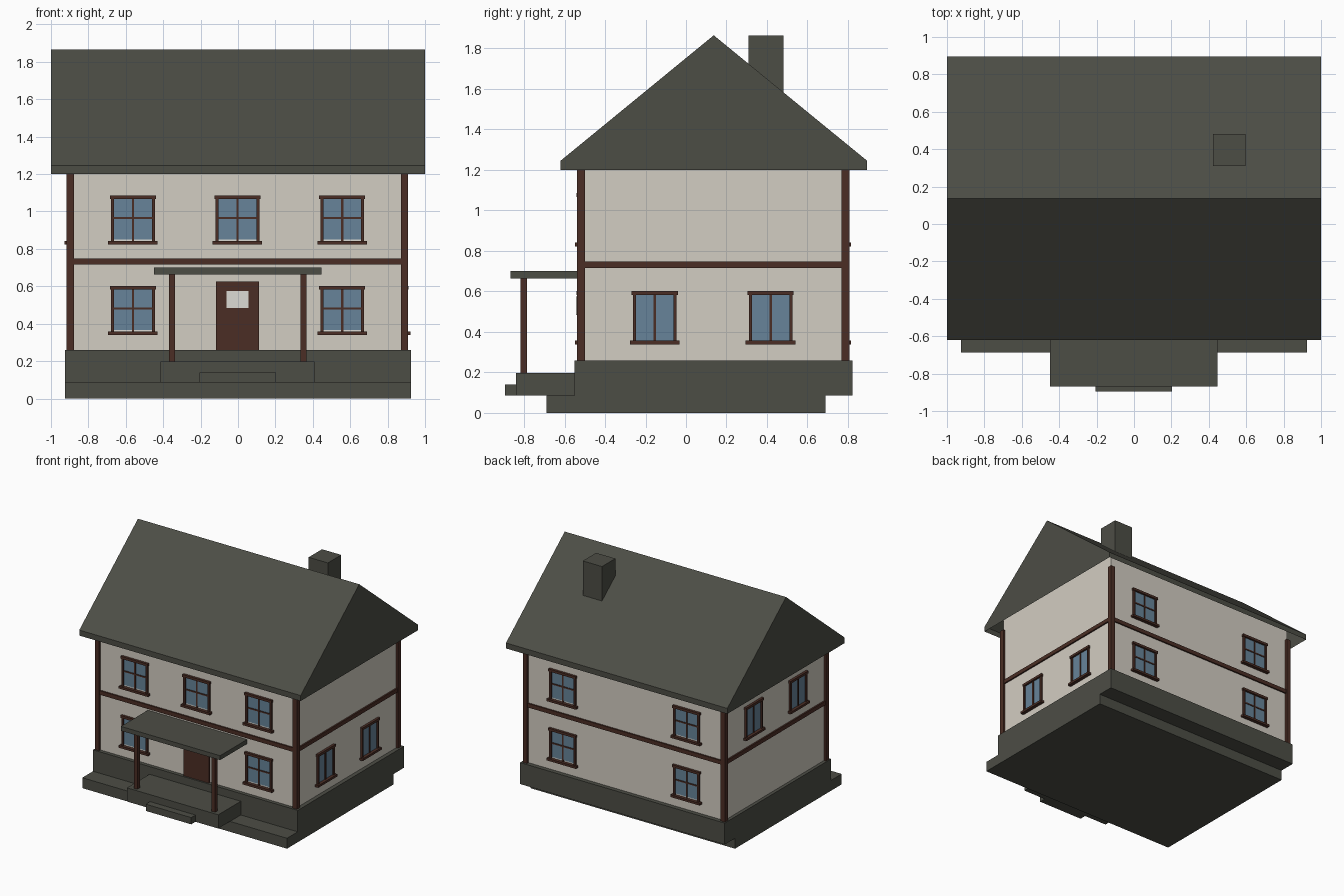
import bpy, bmesh, math
from mathutils import Matrix, Vector

if "Cube" in bpy.data.objects:
    bpy.data.objects.remove(bpy.data.objects["Cube"], do_unlink=True)


def material(name, rgb):
    m = bpy.data.materials.new(name)
    m.use_nodes = True
    m.diffuse_color = (*rgb, 1)
    m.node_tree.nodes["Principled BSDF"].inputs["Base Color"].default_value = (*rgb, 1)
    return m


CREAM = material("cream plaster", (0.65, 0.61, 0.54))
SLATE = material("dark slate", (0.073, 0.075, 0.060))
WOOD = material("brown wood", (0.070, 0.027, 0.018))
GLASS = material("blue glass", (0.135, 0.230, 0.320))
PALE = material("pale panel", (0.72, 0.71, 0.66))


def finish(name, bm, mats, matrix=None):
    bmesh.ops.recalc_face_normals(bm, faces=bm.faces)
    me = bpy.data.meshes.new(name)
    bm.to_mesh(me)
    bm.free()
    for m in mats:
        me.materials.append(m)
    ob = bpy.data.objects.new(name, me)
    if matrix is not None:
        ob.matrix_world = matrix
    bpy.context.collection.objects.link(ob)
    return ob


def add_box(bm, x, y, z, slot=0):
    """Add a box from (min, max) ranges."""
    lo, hi = Vector((x[0], y[0], z[0])), Vector((x[1], y[1], z[1]))
    size = hi - lo
    mat = Matrix.Translation((lo + hi) / 2) @ Matrix.Diagonal((*size, 1))
    verts = bmesh.ops.create_cube(bm, size=1, matrix=mat)["verts"]
    for f in {f for v in verts for f in v.link_faces}:
        f.material_index = slot


def box(name, x, y, z, mat):
    bm = bmesh.new()
    add_box(bm, x, y, z)
    return finish(name, bm, [mat])


def prism(name, profile, x0, x1, mat, open_bottom=False):
    """Extrude a (y, z) profile along x."""
    bm = bmesh.new()
    face = bm.faces.new([bm.verts.new((x0, y, z)) for y, z in profile])
    ext = bmesh.ops.extrude_face_region(bm, geom=[face], use_keep_orig=True)["geom"]
    bmesh.ops.translate(bm, vec=(x1 - x0, 0, 0),
                        verts=[g for g in ext if isinstance(g, bmesh.types.BMVert)])
    bmesh.ops.recalc_face_normals(bm, faces=bm.faces)
    if open_bottom:
        down = [f for f in bm.faces if f.normal.z < -0.9]
        bmesh.ops.delete(bm, geom=down, context="FACES")
    return finish(name, bm, [mat])


WX, FRONT, BACK, MID = 0.895, -0.52, 0.787, -0.003

# Foundation and porch floor
box("foundation_slab", (-0.925, 0.925), (-0.688, 0.688), (0, 0.085), SLATE)
box("foundation_wall", (-0.925, 0.925), (-0.55, 0.822), (0.085, 0.26), SLATE)
box("porch_floor", (-0.415, 0.41), (-0.84, -0.55), (0.085, 0.197), SLATE)
box("porch_step", (-0.207, 0.204), (-0.895, -0.84), (0.085, 0.14), SLATE)

# House body with gables, roof shell and chimney
prism("house_walls", [(FRONT, 0.26), (BACK, 0.26), (BACK, 1.30), (0.137, 1.83), (FRONT, 1.30)],
      MID - WX, MID + WX, CREAM)
prism("roof", [(-0.62, 1.2), (0.895, 1.2), (0.895, 1.245), (0.137, 1.865), (-0.62, 1.245)],
      -1, 1, SLATE, open_bottom=True)
box("chimney", (0.422, 0.596), (0.309, 0.481), (1.45, 1.865), SLATE)

# Corner posts
for sx, side in ((-1, "right"), (1, "left")):
    xs = sorted((MID + sx * 0.875, MID + sx * 0.913))
    for ys, end in (((-0.539, -0.5), "front"), ((0.767, 0.807), "back")):
        box(f"corner_post_{end}_{side}", xs, ys, (0.26, 1.2), WOOD)

# Belt beams between the storeys
BELT = (0.716, 0.749)
for name, ys in (("front", (-0.532, -0.5)), ("back", (0.767, 0.799))):
    box(f"belt_beam_{name}", (-0.878, 0.872), ys, BELT, WOOD)
for name, sx in (("right", -1), ("left", 1)):
    xs = sorted((MID + sx * 0.875, MID + sx * 0.907))
    box(f"belt_beam_{name}", xs, (-0.5, 0.767), BELT, WOOD)

# Porch canopy and its posts
box("porch_roof", (-0.45, 0.446), (-0.868, FRONT), (0.664, 0.70), SLATE)
for name, x in (("right", -0.354), ("left", 0.349)):
    box(f"porch_post_{name}", (x - 0.016, x + 0.016), (-0.817, -0.785), (0.197, 0.664), WOOD)

# Door with a pale panel
box("door", (-0.118, 0.112), (-0.537, FRONT), (0.26, 0.626), WOOD)
box("door_panel", (-0.062, 0.056), (-0.544, -0.537), (0.484, 0.575), PALE)


def window(name, pos, turn, half, cross):
    """Window facing local -y, with its sill bottom at local z = 0."""
    bm = bmesh.new()
    inner, top = half - 0.016, 0.263
    add_box(bm, (-inner, inner), (-0.002, 0.004), (0.017, 0.03), 2)
    add_box(bm, (-inner, inner), (-0.004, 0.004), (0.028 if cross else 0.017, 0.245), 1)
    for s in (-1, 1):
        add_box(bm, sorted((s * inner, s * half)), (-0.016, 0.004), (0.017, 0.245))
    add_box(bm, (-half - 0.006, half + 0.006), (-0.02, 0.004), (0.243, top))
    add_box(bm, (-half - 0.015, half + 0.015), (-0.029, 0.004), (0, 0.018))
    add_box(bm, (-0.006, 0.006), (-0.01, 0.004), (0.018, 0.243))
    if cross:
        add_box(bm, (-inner, inner), (-0.009, 0.004), (0.136, 0.147))
    mat = Matrix.Translation(pos) @ Matrix.Rotation(turn, 4, "Z")
    finish(name, bm, [WOOD, GLASS, PALE], mat)


# Windows on each wall
LOWER, UPPER = 0.339, 0.823
for level, z in (("lower", LOWER), ("upper", UPPER)):
    for side, x in (("right", -0.562), ("middle", MID), ("left", 0.557)):
        if side != "middle":
            window(f"back_window_{level}_{side}", (x, BACK, z), math.pi, 0.117, True)
        if side != "middle" or level == "upper":
            window(f"front_window_{level}_{side}", (x, FRONT, z), 0, 0.117, True)
for end, y in (("front", -0.154), ("back", 0.418)):
    window(f"left_window_{end}", (MID + WX, y, LOWER), math.pi / 2, 0.108, False)
    window(f"right_window_{end}", (MID - WX, y, UPPER), -math.pi / 2, 0.108, False)
